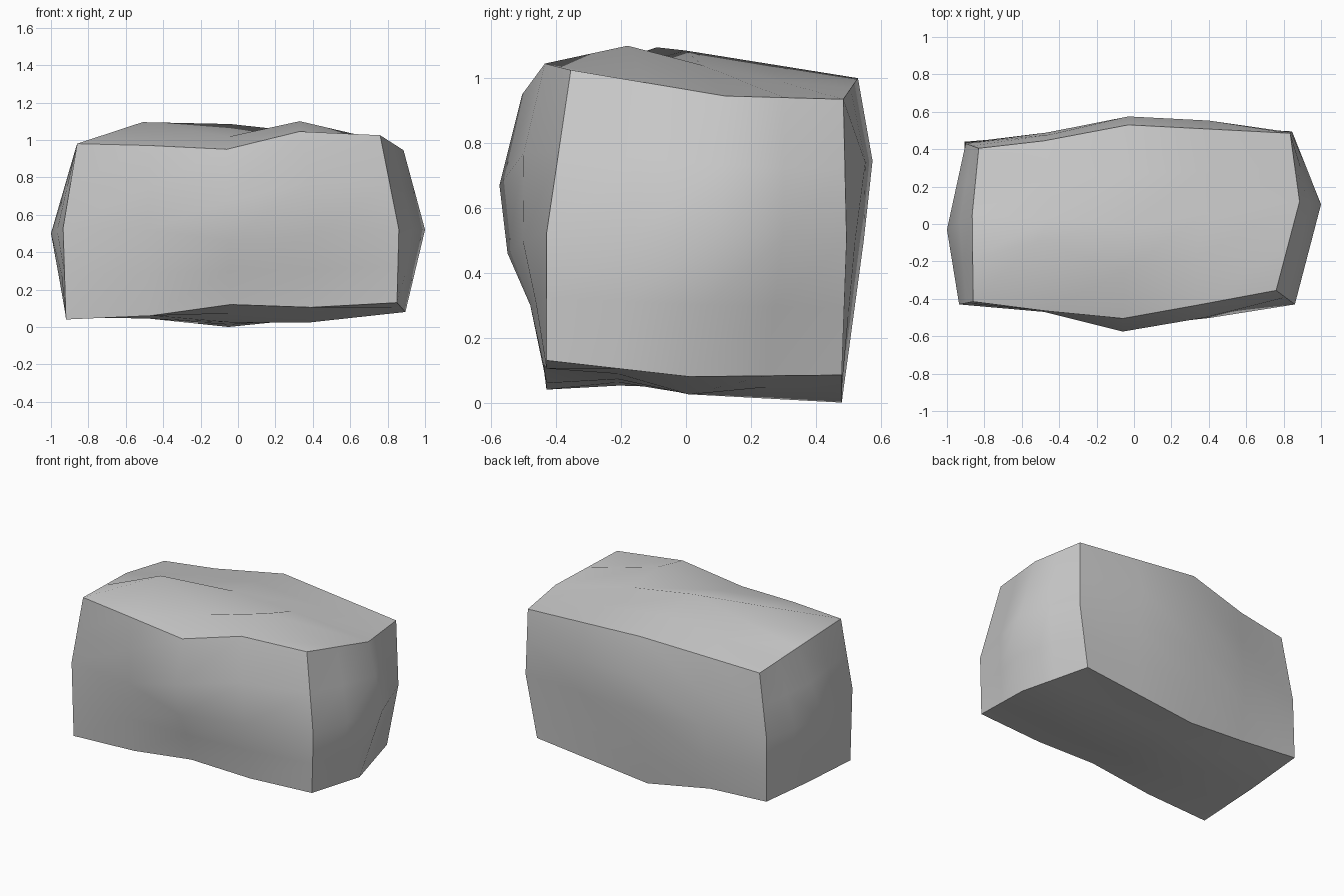
import bpy, bmesh, math
from mathutils import Vector
from itertools import product

if "Cube" in bpy.data.objects:
    bpy.data.objects.remove(bpy.data.objects["Cube"])

# Control cage of the block: rows run left/middle/right, grouped front/middle/back, per layer
BOTTOM = [[(-.92, -.43, .04), (-.04, -.44, .12), (.85, -.43, .13)],
          [(-.92, .02, .065), (-.04, .02, .025), (.895, .01, .08)],
          [(-.905, .44, .09), (-.05, .48, .0), (.77, .48, .085)]]
MIDDLE = [[(-.935, -.43, .53), (-.05, -.55, .46), (.86, -.43, .52)],
          [(-1, -.03, .5), (0, 0, .5), (1, .105, .52)],
          [(-.9, .43, .5), (-.03, .548, .5), (.845, .495, .5)]]
TOP = [[(-.86, -.415, .98), (-.06, -.505, .95), (.76, -.355, 1.025)],
       [(-.865, .05, .965), (-.04, .0, 1.085), (.885, .12, .945)],
       [(-.83, .405, .92), (-.03, .53, 1.0), (.835, .485, .935)]]
CAGE = [BOTTOM, MIDDLE, TOP]

# Chipped spots that depart from the straight facets of the cage
CHIPS = {(3, 0, 4): (.33, -.435, 1.045), (3, 1, 4): (.33, -.18, 1.1),
         (1, 1, 4): (-.51, -.09, 1.095), (1, 0, 4): (-.47, -.465, .97),
         (3, 2, 4): (.37, .05, 1.04), (1, 4, 4): (-.48, .445, .947),
         (1, 0, 0): (-.47, -.43, .06), (3, 0, 0): (.39, -.43, .105),
         (3, 2, 0): (.39, .01, .025), (1, 4, 0): (-.48, .43, .06),
         (2, 0, 1): (-.05, -.48, .3), (2, 0, 3): (-.06, -.575, .67),
         (1, 0, 2): (-.48, -.467, .52), (1, 0, 3): (-.48, -.47, .75),
         (3, 0, 2): (.4, -.503, .5), (3, 0, 3): (.38, -.5, .77),
         (2, 4, 3): (-.03, .575, .745), (3, 4, 3): (.4, .553, .74)}
N = 4


def weights(i):
    t = i / N
    return max(0, 1 - 2 * t), 1 - abs(2 * t - 1), max(0, 2 * t - 1)


def point(i, j, k):
    if (i, j, k) in CHIPS:
        return Vector(CHIPS[i, j, k])
    p = Vector((0, 0, 0))
    for a, b, c in product(range(3), repeat=3):
        p += weights(i)[a] * weights(j)[b] * weights(k)[c] * Vector(CAGE[c][b][a])
    return p


# Stone block: six gridded sides sharing their border vertices
bm = bmesh.new()
grid = {key: bm.verts.new(point(*key)) for key in product(range(N + 1), repeat=3)
        if 0 in key or N in key}
for axis, side in product(range(3), (0, N)):
    for u, v in product(range(N), repeat=2):
        quad = []
        for du, dv in ((0, 0), (1, 0), (1, 1), (0, 1)):
            key = [u + du, v + dv]
            key.insert(axis, side)
            quad.append(grid[tuple(key)])
        bm.faces.new(quad)
bmesh.ops.recalc_face_normals(bm, faces=bm.faces)

mesh = bpy.data.meshes.new("stone_block")
bm.to_mesh(mesh)
bm.free()
block = bpy.data.objects.new("stone_block", mesh)
bpy.context.collection.objects.link(block)
bpy.context.view_layer.objects.active = block
block.select_set(True)
bpy.ops.object.shade_smooth_by_angle(angle=math.radians(42))
